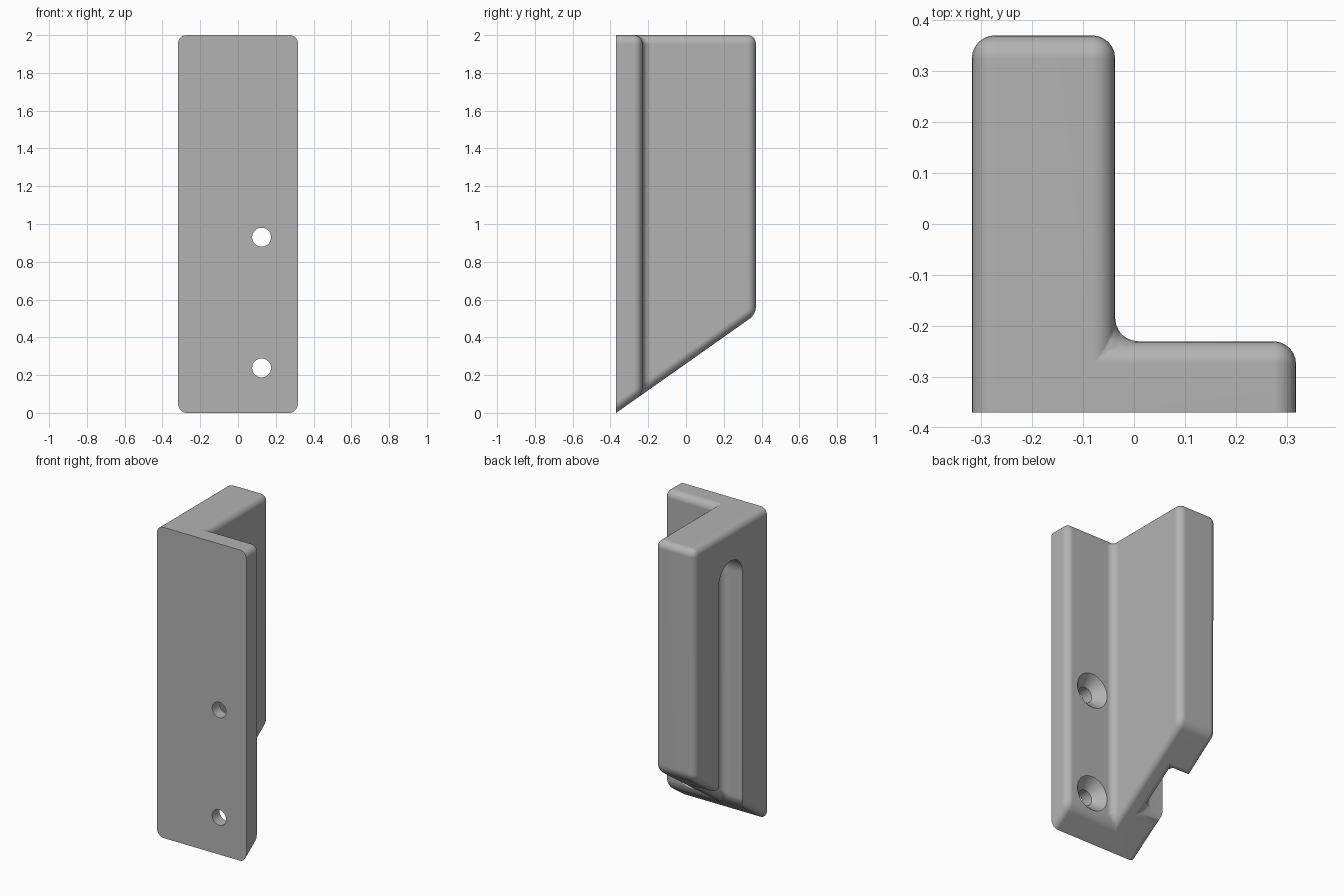
import bpy, bmesh, math
from mathutils import Matrix

cube = bpy.data.objects.get("Cube")
if cube:
    bpy.data.objects.remove(cube, do_unlink=True)

X0, X1, XM = -0.318, 0.318, -0.037      # outer sides, inner face of the block
Y0, Y1, YM = -0.37, 0.37, -0.23         # front, back, rear of the plate
TOP, SLOPE, R = 2.0, 0.705, 0.045       # height, underside slope, fillet size
SLOT, FLOOR = 0.12, -0.18               # slot half width and floor position

grey = bpy.data.materials.new("grey")
grey.use_nodes = True
grey.diffuse_color = (0.45, 0.45, 0.45, 1)
grey.node_tree.nodes["Principled BSDF"].inputs["Base Color"].default_value = (0.45, 0.45, 0.45, 1)


def make_object(name, bm):
    bmesh.ops.recalc_face_normals(bm, faces=bm.faces)
    mesh = bpy.data.meshes.new(name)
    bm.to_mesh(mesh)
    bm.free()
    ob = bpy.data.objects.new(name, mesh)
    bpy.context.collection.objects.link(ob)
    return ob


def prism(name, points, shift):
    """Extrude a closed outline along a vector."""
    bm = bmesh.new()
    face = bm.faces.new([bm.verts.new(p) for p in points])
    out = bmesh.ops.extrude_face_region(bm, geom=[face])
    bmesh.ops.translate(bm, vec=shift, verts=[g for g in out["geom"] if isinstance(g, bmesh.types.BMVert)])
    return make_object(name, bm)


def cut(target, cutter):
    """Subtract a cutter and discard it."""
    cutter.hide_render = True
    mod = target.modifiers.new("cut", "BOOLEAN")
    mod.operation, mod.solver, mod.object = "DIFFERENCE", "EXACT", cutter
    graph = bpy.context.evaluated_depsgraph_get()
    mesh = bpy.data.meshes.new_from_object(target.evaluated_get(graph))
    target.modifiers.clear()
    target.data = mesh
    bpy.data.objects.remove(cutter, do_unlink=True)


# L-shaped upright with a sloping underside
outline = [(X0, Y0), (X1, Y0), (X1, YM), (XM, YM), (XM, Y1), (X0, Y1)]
bracket = prism("bracket", [(x, y, 0) for x, y in outline], (0, 0, TOP))
for v in bracket.data.vertices:
    if v.co.z < 1:
        v.co.z = SLOPE * (v.co.y - Y0)

# Round-topped slot in the side, open at the bottom
arch = [(SLOT * math.cos(math.pi * i / 16), 1.68 + SLOT * math.sin(math.pi * i / 16)) for i in range(17)]
arch += [(-SLOT, -0.5), (SLOT, -0.5)]
cut(bracket, prism("slot_cutter", [(X0 - 0.2, y, z) for y, z in arch], (FLOOR - X0 + 0.2, 0, 0)))

# Fillet every edge except the front rim and the slot mouth
bm = bmesh.new()
bm.from_mesh(bracket.data)
bmesh.ops.remove_doubles(bm, verts=bm.verts, dist=0.0005)


def wants_fillet(e):
    if len(e.link_faces) != 2 or e.calc_face_angle() < math.radians(25):
        return False
    front = all(v.co.y < Y0 + 0.001 for v in e.verts)
    mouth = all(v.co.x < X0 + 0.001 and abs(v.co.y) < SLOT + 0.001 for v in e.verts)
    return not front and not mouth


bmesh.ops.bevel(bm, geom=[e for e in bm.edges if wants_fillet(e)], offset=R, offset_type="OFFSET",
                segments=6, profile=0.5, affect="EDGES", clamp_overlap=True)
bmesh.ops.recalc_face_normals(bm, faces=bm.faces)
bm.to_mesh(bracket.data)
bm.free()

# Countersunk screw holes through the plate
for z in (0.93, 0.238):
    for name, r1, r2, y_a, y_b in (("hole", 0.05, 0.05, Y0 - 0.1, YM + 0.1),
                                   ("countersink", 0.05, 0.122, -0.295, YM + 0.01)):
        bm = bmesh.new()
        place = Matrix.Translation((0.125, (y_a + y_b) / 2, z)) @ Matrix.Rotation(-math.pi / 2, 4, "X")
        bmesh.ops.create_cone(bm, cap_ends=True, segments=40, radius1=r1, radius2=r2,
                              depth=y_b - y_a, matrix=place)
        cut(bracket, make_object(name + "_cutter", bm))

# Finish
bracket.data.materials.clear()
bracket.data.materials.append(grey)
bpy.context.view_layer.objects.active = bracket
bracket.select_set(True)
bpy.ops.object.shade_smooth_by_angle(angle=math.radians(30))
normals = bracket.modifiers.new("flat face normals", "WEIGHTED_NORMAL")
normals.keep_sharp = True
